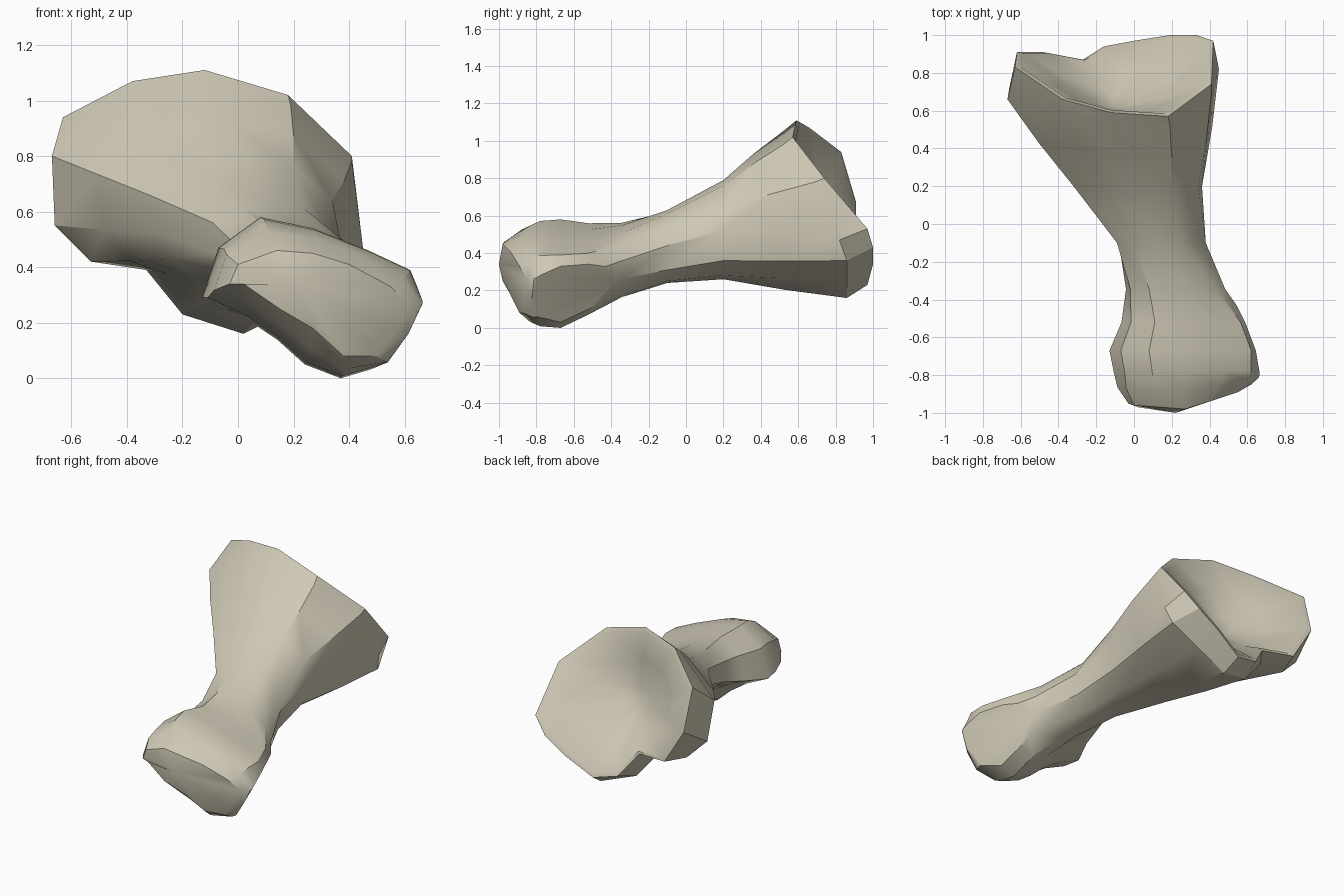
import bpy, bmesh
from math import radians
from mathutils import Vector

cube = bpy.data.objects.get("Cube")
if cube:
    bpy.data.objects.remove(cube, do_unlink=True)

# Outlines in hundredths, clockwise from the upper ridge
# Flared end: x, y, z
RIM = [(18, 57, 102), (41, 74, 80), (42, 97, 53), (33, 100, 43), (19, 100, 34),
       (0, 97, 23), (-16, 94, 27), (-27, 87, 42), (-48, 91, 44), (-62, 91, 67),
       (-63, 83, 94), (-38, 66, 107), (-12, 59, 111)]
COLLAR = [(19, 52, 98), (41, 69, 78), (45, 82, 47), (42, 86, 36), (22, 86, 26),
          (2, 86, 16), (-20, 80, 23), (-33, 78, 39), (-53, 75, 42), (-66, 72, 55),
          (-67, 66, 80), (-37, 59, 102), (-12, 53, 106)]
# Shaft and knuckle cross-sections: x, z
SHAFT = [(20, 76), (34, 64), (36, 52), (33, 36), (22, 28), (8, 26), (-8, 29),
         (-15, 36), (-24, 43), (-29, 52), (-32, 66), (-16, 76), (2, 79)]
NECK = [(24, 61), (32, 54), (38, 44), (36, 31), (26, 25), (16, 24), (6, 27),
        (0, 33), (-5, 39), (-8, 45), (-9, 56), (0, 62), (12, 63)]
KNUCKLE = [(47, 46), (62, 39), (67, 27), (63, 16), (54, 5), (37, 0), (24, 5),
           (14, 14), (2, 22), (-13, 29), (-7, 47), (8, 58), (27, 54)]
# Front lip of the knuckle: x, y, z
LIP = [(40, -94, 41), (55, -89, 33), (62, -85, 26), (57, -87, 17), (50, -87, 8),
       (38, -89, 8), (27, -94, 18), (15, -98, 25), (2, -97, 34), (-3, -95, 34),
       (0, -96, 41), (14, -97, 46), (27, -98, 45)]
COUNT = len(RIM)


def outline(points):
    return [Vector(p) / 100 for p in points]


def section(points, y):
    return [Vector((x / 100, y, z / 100)) for x, z in points]


def knuckle(y, scale, x, z):
    """Knuckle outline scaled about a pivot."""
    pivot = Vector((x, y, z))
    return [pivot.lerp(p, scale) for p in section(KNUCKLE, y)]


def blend(a, b, amount, scale=1.0):
    """Section between two others, scaled about its own middle."""
    ring = [p.lerp(q, amount) for p, q in zip(a, b)]
    mid = sum(ring, Vector()) / COUNT
    return [mid.lerp(p, scale) for p in ring]


def toward(ring, target, amount, push=0.0):
    return [p.lerp(target, amount) - Vector((0, push, 0)) for p in ring]


def soften(ring):
    """Even out corners by averaging each point with its neighbours."""
    return [(ring[i - 1] + 2 * ring[i] + ring[(i + 1) % COUNT]) / 4
            for i in range(COUNT)]


rim, collar, lip = outline(RIM), outline(COLLAR), outline(LIP)
shaft, neck = section(SHAFT, 0.2), section(NECK, -0.1)
joint = knuckle(-0.52, 0.84, 0.27, 0.45)
front = knuckle(-0.78, 0.97, 0.6, 0.3)
rim_middle = Vector((-0.1, 0.82, 0.65))
dish_middle = Vector((-0.1, 0.70, 0.62))
dish = soften(rim)

# Dish, rim, flare and shaft, then the tilted knuckle
sections = [
    toward(soften(dish), dish_middle, 0.75, 0.08),
    toward(dish, dish_middle, 0.4, 0.06),
    toward(rim, rim_middle, 0.06),
    rim,
    collar,
    blend(shaft, collar, 0.5, 1.02),
    shaft,
    neck,
    blend(neck, joint, 0.58, 0.9),
    joint,
    knuckle(-0.67, 1.0, 0.27, 0.3),
    front,
    blend(front, lip, 0.5, 1.05),
    lip,
]

bm = bmesh.new()
rings = [[bm.verts.new(p) for p in ring] for ring in sections]
for a, b in zip(rings, rings[1:]):
    for i in range(COUNT):
        j = (i + 1) % COUNT
        bm.faces.new((a[i], a[j], b[j], b[i]))

# Close the dish and the knuckle front
nose = bm.verts.new((0.22, -1.0, 0.34))
hollow = bm.verts.new(dish_middle - Vector((0, 0.075, 0)))
for i in range(COUNT):
    j = (i + 1) % COUNT
    bm.faces.new((hollow, rings[0][j], rings[0][i]))
    bm.faces.new((nose, rings[-1][i], rings[-1][j]))

# Flat facet on the lower outer side of the knuckle
faces = [f for f in bm.faces if max(v.co.y for v in f.verts) < -0.05]
edges = {e for f in faces for e in f.edges}
verts = {v for f in faces for v in f.verts}
bmesh.ops.bisect_plane(bm, geom=faces + list(edges) + list(verts), dist=1e-5,
                       plane_co=(0.66, -0.8, 0.26), plane_no=(1, 0.42, -0.57),
                       clear_outer=True)
bmesh.ops.holes_fill(bm, edges=[e for e in bm.edges if e.is_boundary], sides=0)
bmesh.ops.recalc_face_normals(bm, faces=bm.faces[:])

mesh = bpy.data.meshes.new("bone")
bm.to_mesh(mesh)
bm.free()
bone = bpy.data.objects.new("bone", mesh)
bpy.context.collection.objects.link(bone)

material = bpy.data.materials.new("bone beige")
material.use_nodes = True
color = (0.62, 0.58, 0.46, 1)
material.diffuse_color = color
for node in material.node_tree.nodes:
    if node.type == 'BSDF_PRINCIPLED':
        node.inputs["Base Color"].default_value = color
mesh.materials.append(material)

bpy.ops.object.select_all(action='DESELECT')
bone.select_set(True)
bpy.context.view_layer.objects.active = bone
bpy.ops.object.shade_smooth_by_angle(angle=radians(32))
